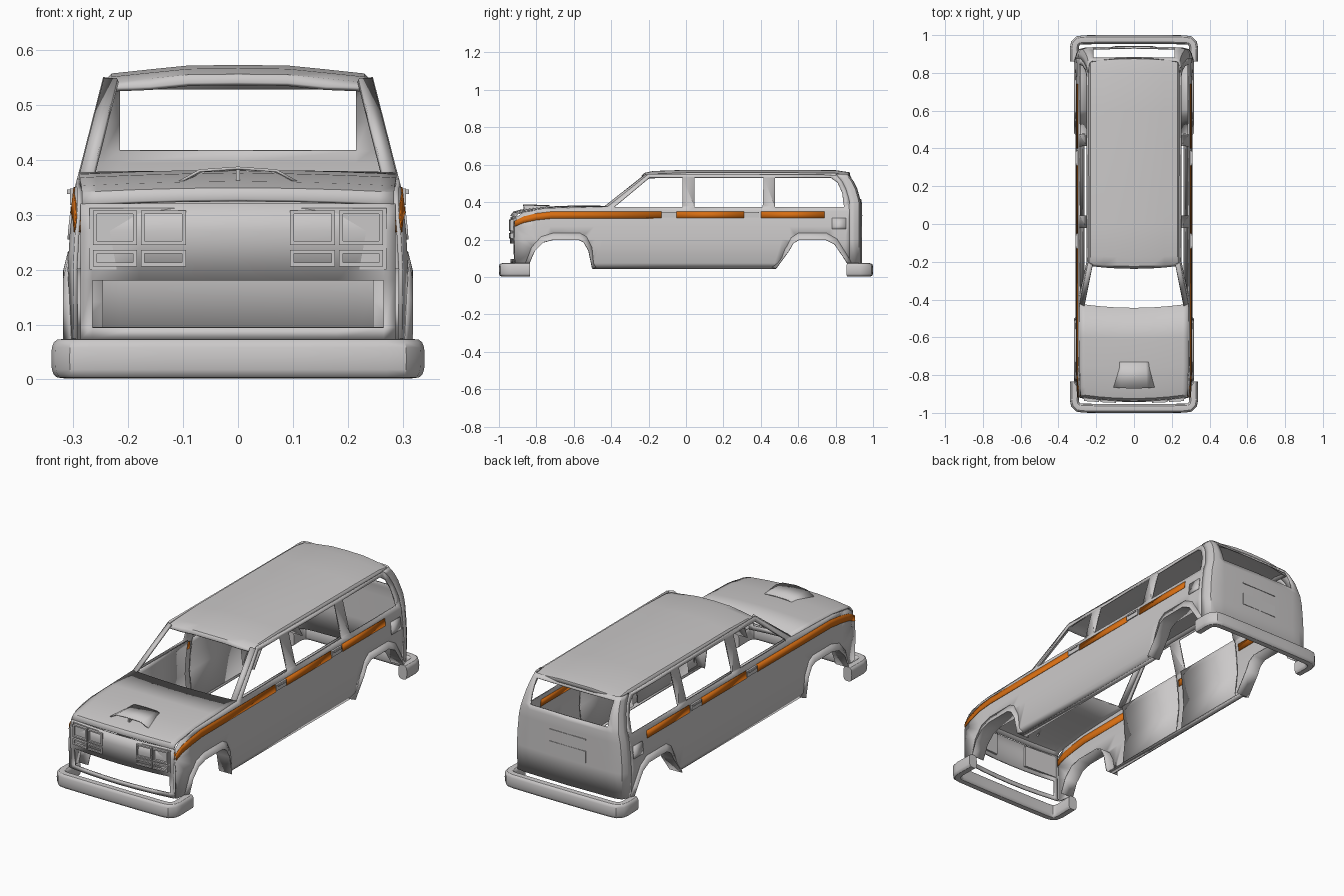
import bpy, bmesh, math
from mathutils import Vector

if "Cube" in bpy.data.objects:
    bpy.data.objects.remove(bpy.data.objects["Cube"])


def material(name, col):
    m = bpy.data.materials.new(name)
    m.diffuse_color = (*col, 1)
    m.use_nodes = True
    m.node_tree.nodes["Principled BSDF"].inputs["Base Color"].default_value = m.diffuse_color
    return m


GREY = material("body_grey", (0.6, 0.585, 0.585))
ORANGE = material("stripe_orange", (0.68, 0.155, 0.006))


def finish(name, bm, mat=GREY, thick=0.0, mirror=False):
    bmesh.ops.remove_doubles(bm, verts=bm.verts, dist=1e-5)
    bmesh.ops.recalc_face_normals(bm, faces=bm.faces)
    me = bpy.data.meshes.new(name)
    bm.to_mesh(me)
    bm.free()
    me.materials.append(mat)
    ob = bpy.data.objects.new(name, me)
    bpy.context.collection.objects.link(ob)
    bpy.ops.object.select_all(action='DESELECT')
    ob.select_set(True)
    bpy.context.view_layer.objects.active = ob
    bpy.ops.object.shade_smooth_by_angle(angle=math.radians(32))
    if thick:
        s = ob.modifiers.new("thickness", 'SOLIDIFY')
        s.thickness, s.offset = thick, 0
    if mirror:
        ob.modifiers.new("mirror", 'MIRROR')
    return ob


def loft(name, rows, keep=lambda i, j: True, close=False, caps=False, **kw):
    """Skin a grid of points; keep(i, j) can leave openings."""
    bm = bmesh.new()
    g = [[bm.verts.new(p) for p in r] for r in rows]
    n = len(rows[0])
    for i in range(len(g) - 1):
        for j in range(n if close else n - 1):
            if keep(i, j):
                k = (j + 1) % n
                bm.faces.new((g[i][j], g[i][k], g[i + 1][k], g[i + 1][j]))
    if caps:
        bm.faces.new(g[0])
        bm.faces.new(g[-1])
    return finish(name, bm, **kw)


def boxes(name, specs, warp=lambda x: 0, **kw):
    """Several boxes (x0,x1,y0,y1,z0,z1) in one object, y shifted by warp(x)."""
    bm = bmesh.new()
    for x0, x1, y0, y1, z0, z1 in specs:
        vs = bmesh.ops.create_cube(bm, size=1)['verts']
        for v in vs:
            x = x1 if v.co.x > 0 else x0
            v.co = (x, (y1 if v.co.y > 0 else y0) + warp(x), z1 if v.co.z > 0 else z0)
    return finish(name, bm, **kw)


# Half width of the body at a height, with a slight taper at the nose
SECTION = [(0.045, 0.288), (0.075, 0.304), (0.2, 0.306), (0.27, 0.302),
           (0.35, 0.293), (0.38, 0.285), (0.56, 0.239)]


def side_x(y, z):
    z = max(0.045, min(0.56, z))
    for (a, xa), (b, xb) in zip(SECTION, SECTION[1:]):
        if z <= b:
            x = xa + (xb - xa) * (z - a) / (b - a)
            break
    return x - 0.08 * max(0, -0.8 - y)


# Side panels with arches and window openings
FRONT_ARCH = [(-0.84, 0.07), (-0.81, 0.14), (-0.765, 0.185), (-0.71, 0.2),
              (-0.575, 0.2), (-0.545, 0.185), (-0.52, 0.14), (-0.5, 0.045)]
REAR_ARCH = [(0.48, 0.045), (0.55, 0.14), (0.572, 0.18), (0.605, 0.2),
             (0.745, 0.2), (0.795, 0.175), (0.84, 0.11), (0.865, 0.07)]
OUTLINE = [(-0.915, 0.075)] + FRONT_ARCH + REAR_ARCH + [
    (0.875, 0.075), (0.875, 0.40), (0.87, 0.42), (0.855, 0.47), (0.835, 0.51),
    (0.805, 0.545), (-0.2, 0.55), (-0.42, 0.375), (-0.75, 0.365), (-0.87, 0.345),
    (-0.905, 0.32), (-0.918, 0.27)]
WINDOWS = [[(-0.385, 0.372), (-0.195, 0.53), (-0.02, 0.53), (-0.02, 0.372)],
           [(0.045, 0.372), (0.045, 0.53), (0.415, 0.53), (0.41, 0.372)],
           [(0.475, 0.372), (0.475, 0.53), (0.775, 0.53), (0.81, 0.505),
            (0.835, 0.45), (0.845, 0.372)]]
bm = bmesh.new()
for loop in [OUTLINE] + WINDOWS:
    vs = [bm.verts.new((0, y, z)) for y, z in loop]
    for a, b in zip(vs, vs[1:] + vs[:1]):
        bm.edges.new((a, b))
bmesh.ops.triangle_fill(bm, edges=bm.edges[:], use_beauty=True, normal=(1, 0, 0))
cuts = [((0, 0, z), (0, 0, 1)) for z, _ in SECTION[1:-1]] + [((0, -0.8, 0), (0, 1, 0))]
for co, no in cuts:
    bmesh.ops.bisect_plane(bm, geom=bm.verts[:] + bm.edges[:] + bm.faces[:],
                           plane_co=co, plane_no=no)
for v in bm.verts:
    v.co.x = side_x(v.co.y, v.co.z)
finish("side_panel", bm, thick=0.008, mirror=True)

# Flared wheel arches with inner liners
for name, arch, c in (("front_arch", FRONT_ARCH, -0.67), ("rear_arch", REAR_ARCH, 0.672)):
    outer = [(c + (y - c) * 1.1, max(0.05, 0.05 + (z - 0.05) * 1.22)) for y, z in arch]
    loft(name, [[(side_x(y, z) + 0.003, y, z) for y, z in outer],
                [(0.316, y, z) for y, z in arch],
                [(0.246, y, z) for y, z in arch]], thick=0.005, mirror=True)

# Sill return, inner door skins and windscreen pillars
loft("sill", [[(0.288, -0.5, 0.047), (0.288, 0.48, 0.047)],
              [(0.262, -0.5, 0.047), (0.262, 0.48, 0.047)]], thick=0.005, mirror=True)
for name, y0, y1 in (("front_door_inner", -0.41, -0.01), ("rear_door_inner", 0.03, 0.43)):
    loft(name, [[(side_x(0, z) - 0.016, y, z) for y in (y0, y1)]
                for z in (0.05, 0.2, 0.27, 0.35, 0.372)], thick=0.006, mirror=True)
loft("windscreen_pillar", [[(0.286, -0.42, 0.375), (0.262, -0.432, 0.375)],
                           [(0.243, -0.205, 0.545), (0.219, -0.217, 0.545)]],
     thick=0.01, mirror=True)

# Stripe, broken by door handles, also showing inside beyond the doors
STRIPE = [(-0.918, 0.298, 0.268), (-0.87, 0.323, 0.289), (-0.8, 0.340, 0.304),
          (-0.72, 0.349, 0.312), (-0.13, 0.35, 0.314)]


def stripe(name, pts, off):
    loft(name, [[(side_x(y, z) + off, y, z) for y, z in ((p[0], p[1]), (p[0], p[2]))]
                for p in pts], mat=ORANGE, thick=0.003, mirror=True)


stripe("stripe_front", STRIPE, 0.005)
stripe("stripe_front_inside", STRIPE[:-1] + [(-0.42, 0.35, 0.314)], -0.005)
for i, (y0, y1, off) in enumerate([(-0.05, 0.31, 0.005), (0.4, 0.74, 0.005),
                                   (0.44, 0.74, -0.005), (-0.01, 0.03, -0.005)]):
    stripe(f"stripe_{i}", [(y0, 0.35, 0.314), (y1, 0.35, 0.314)], off)

# Door handles and filler flaps
boxes("door_handle", [(0.288, 0.306, y, y + 0.08, 0.318, 0.348) for y in (-0.13, 0.31)]
      + [(0.3, 0.311, y + 0.01, y + 0.07, 0.338, 0.346) for y in (-0.13, 0.31)], mirror=True)
loft("filler_flap", [[(side_x(y, z) + 0.005, y, z) for y in (0.78, 0.855)]
                     for z in (0.255, 0.27, 0.315)], thick=0.005, mirror=True)


def bow(x):
    return -0.022 * (1 - (x / 0.29) ** 2)


def sym(half):
    return [-v for v in half] + [v for v in reversed(half) if v > 0]


# Roof
ROOF_X = [(0.243, 0.537), (0.228, 0.553), (0.16, 0.560), (0.09, 0.567), (0.0, 0.568)]
half_z = [z for _, z in ROOF_X]
cols = list(zip(sym([x for x, _ in ROOF_X]), half_z + half_z[-2::-1]))
rows = []
for y, dz, arc in [(-0.212, -0.03, 1), (-0.2, -0.016, 1), (-0.16, -0.006, 0.7), (0, 0, 0),
                   (0.6, 0, 0), (0.79, -0.002, -0.5), (0.85, -0.012, -1), (0.852, -0.026, -1)]:
    rows.append([(x, y + arc * bow(x), max(z + dz, 0.528)) for x, z in cols])
loft("roof", rows, thick=0.009)

# Bonnet with scoop
xs = sym([0.288, 0.26, 0.19, 0.1, 0.0])
loft("bonnet", [[(x * w, y + a * bow(x), z + c * (1 - (x / 0.288) ** 2)) for x in xs]
                for y, z, a, c, w in [(-0.914, 0.318, 1, 0.008, 0.985), (-0.9, 0.338, 1, 0.008, 0.985),
                                      (-0.86, 0.349, 1, 0.008, 0.99), (-0.75, 0.364, 0.6, 0.008, 1),
                                      (-0.6, 0.37, 0.5, 0.008, 1), (-0.422, 0.374, 1, 0.003, 1)]],
     thick=0.007)
loft("scoop", [[(-0.12, -0.865, 0.352), (-0.07, -0.868, 0.380), (0, -0.872, 0.385),
                (0.07, -0.868, 0.380), (0.12, -0.865, 0.352)],
               [(-0.08, -0.73, 0.372), (-0.06, -0.73, 0.380), (0, -0.73, 0.382),
                (0.06, -0.73, 0.380), (0.08, -0.73, 0.372)]], thick=0.005)
boxes("scoop_divider", [(-0.004, 0.004, -0.868, -0.78, 0.352, 0.382)])

# Nose panel with lower grille opening
nx = sym([0.286, 0.265, 0.18, 0.09, 0.0])
loft("nose", [[(x, y + bow(x), z) for x in nx]
              for z, y in [(0.073, -0.912), (0.095, -0.913), (0.18, -0.916),
                           (0.27, -0.917), (0.32, -0.912)]],
     keep=lambda i, j: i != 1 or j in (0, len(nx) - 2), thick=0.007)

# Headlamp clusters: backing plate and four bezels per side
lamps = [(0.088, 0.27, -0.924, -0.91, 0.2, 0.312)]
for x0, x1 in ((0.095, 0.177), (0.184, 0.264)):
    for z0, z1 in ((0.206, 0.236), (0.245, 0.308)):
        t = 0.007
        lamps += [(x0, x1, -0.935, -0.92, z0, z0 + t), (x0, x1, -0.935, -0.92, z1 - t, z1),
                  (x0, x0 + t, -0.935, -0.92, z0, z1), (x1 - t, x1, -0.935, -0.92, z0, z1)]
boxes("headlamps", lamps, warp=lambda x: bow(x) * 0.6, mirror=True)

# Tail: tailgate, rounded corners and rear window frame
PLAN = [(0.302, 0.872), (0.3, 0.9), (0.287, 0.922), (0.255, 0.93), (0.215, 0.932), (0.0, 0.937)]
plan = [(-x, y) for x, y in PLAN] + PLAN[-2::-1]
rows = []
for z, dy in [(0.073, 0), (0.2, 0), (0.27, 0), (0.35, 0), (0.395, 0), (0.417, -0.005),
              (0.47, -0.02), (0.51, -0.04), (0.53, -0.055), (0.548, -0.07)]:
    r = (side_x(0, z) - 0.215) / 0.087
    rows.append([(math.copysign(0.215 + (abs(x) - 0.215) * r, x) if abs(x) > 0.2 else x,
                  y + dy, z) for x, y in plan])
loft("tail", rows, keep=lambda i, j: not (5 <= i <= 7 and j in (4, 5)), thick=0.008)
boxes("tailgate_plate", [(-0.1, 0.1, 0.935, 0.942, 0.21, 0.27),
                         (-0.1, 0.1, 0.935, 0.943, 0.325, 0.331)])


# Wrap-round bumpers
def bumper(name, s, tip):
    half = [(0.314, tip), (0.316, 0.93), (0.311, 0.955), (0.296, 0.971), (0.27, 0.975), (0.12, 0.977)]
    path = [Vector(p) for p in half] + [Vector((-x, y)) for x, y in reversed(half)]
    rows = []
    for i, p in enumerate(path):
        t = (path[min(i + 1, len(path) - 1)] - path[max(i - 1, 0)]).normalized()
        n = Vector((t.y, -t.x))
        row = []
        for k in range(16):
            a = math.tau * k / 16
            c, q = math.cos(a), math.sin(a)
            d = 0.024 * math.copysign(abs(c) ** 0.6, c)
            h = 0.036 * math.copysign(abs(q) ** 0.6, q)
            e = p + n * d
            row.append((e.x, s * e.y, 0.038 + h))
        rows.append(row)
    loft(name, rows, close=True, caps=True)


bumper("front_bumper", -1, 0.835)
bumper("rear_bumper", 1, 0.86)
